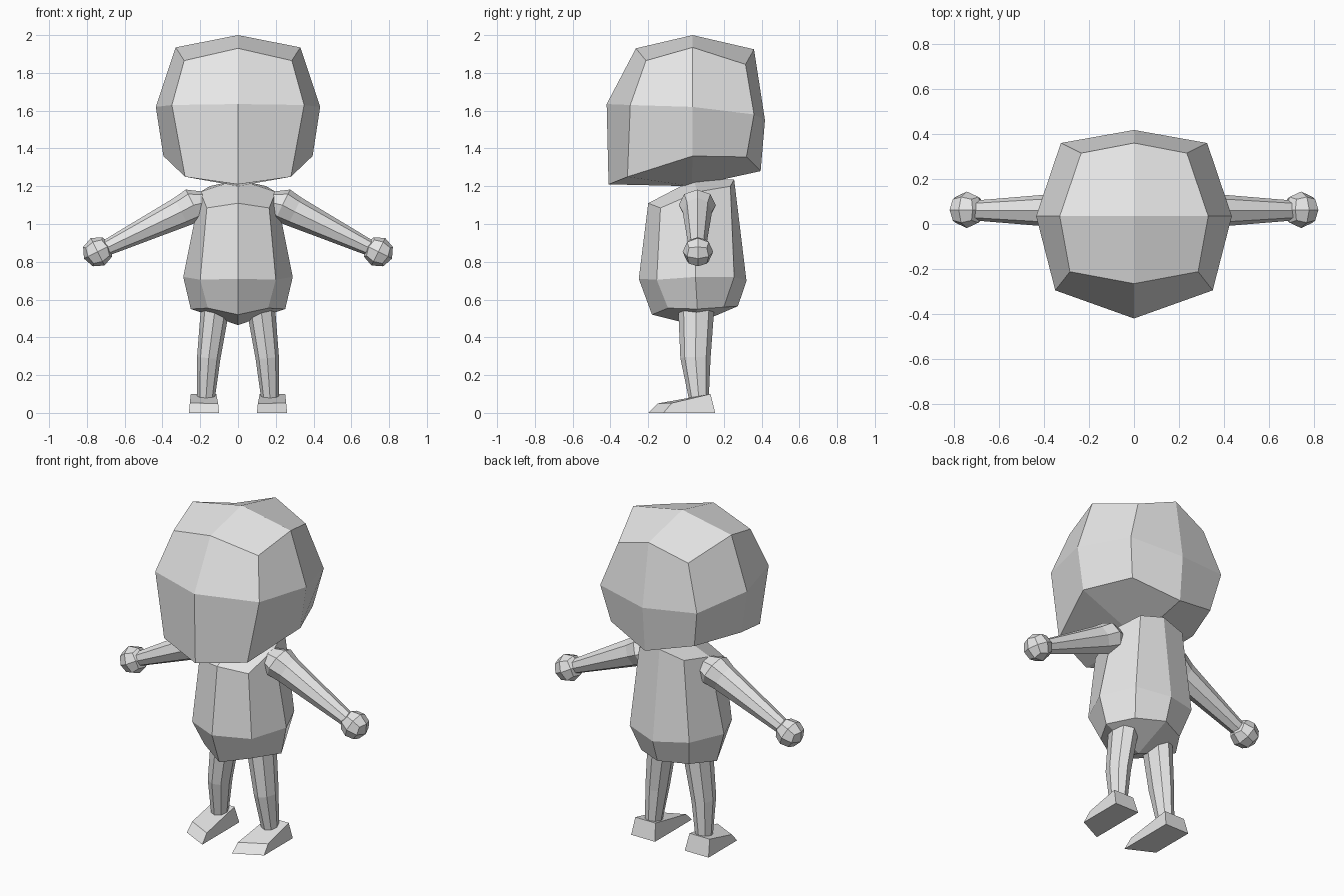
import bpy, bmesh
from math import sin, cos, pi, atan2
from mathutils import Vector, Matrix

if "Cube" in bpy.data.objects:
    bpy.data.objects.remove(bpy.data.objects["Cube"])

grey = bpy.data.materials.new("light grey")
grey.diffuse_color = (0.8, 0.8, 0.8, 1)
grey.use_nodes = True
grey.node_tree.nodes["Principled BSDF"].inputs["Base Color"].default_value = grey.diffuse_color


def finish(name, bm):
    bmesh.ops.recalc_face_normals(bm, faces=bm.faces)
    mesh = bpy.data.meshes.new(name)
    bm.to_mesh(mesh)
    bm.free()
    mesh.materials.append(grey)
    ob = bpy.data.objects.new(name, mesh)
    bpy.context.collection.objects.link(ob)


def loft(name, start, rings, end):
    """Skin eight-sided rings and close both ends with four quads round a centre."""
    bm = bmesh.new()
    rows = [[bm.verts.new(p) for p in r] for r in rings]
    for a, b in zip(rows, rows[1:]):
        for i in range(8):
            j = (i + 1) % 8
            bm.faces.new((a[i], a[j], b[j], b[i]))
    for centre, r in ((start, rows[0]), (end, rows[-1])):
        c = bm.verts.new(centre)
        for i in range(0, 8, 2):
            bm.faces.new((c, r[i], r[i + 1], r[(i + 2) % 8]))
    finish(name, bm)


def full(half):
    """Mirror a half ring (front, corner, side, corner, back) across x."""
    return half + [(-x, y, z) for x, y, z in reversed(half[1:4])]


def limb(name, side, stations, tilt, tip0, tip1):
    """Tapered limb from (x, y, z, radius across, radius in y); tilt lies in the xz plane."""
    u = Vector((cos(tilt), 0, sin(tilt)))
    rings = []
    for x, y, z, ru, ry in stations:
        ring = [Vector((x, y, z)) + u * ru * cos(k * pi / 4)
                + Vector((0, ry * sin(k * pi / 4), 0)) for k in range(8)]
        rings.append([(side * p.x, p.y, p.z) for p in ring])
    loft(name, (side * tip0[0], tip0[1], tip0[2]), rings,
         (side * tip1[0], tip1[1], tip1[2]))


# Head
loft("head", (0, 0.03, 1.2), [full(h) for h in (
    [(0, -0.41, 1.21), (0.28, -0.31, 1.25), (0.395, 0.035, 1.36),
     (0.28, 0.32, 1.355), (0, 0.395, 1.28)],
    [(0, -0.42, 1.635), (0.35, -0.295, 1.63), (0.435, 0.035, 1.62),
     (0.325, 0.36, 1.58), (0, 0.418, 1.55)],
    [(0, -0.265, 1.93), (0.285, -0.212, 1.865), (0.33, 0.035, 1.935),
     (0.235, 0.315, 1.845), (0, 0.36, 1.925)])], (0, 0.035, 2.0))

# Body
loft("body", (0, 0.04, 0.465), [full(h) for h in (
    [(0, -0.18, 0.52), (0.16, -0.095, 0.555), (0.25, 0.06, 0.55),
     (0.16, 0.2, 0.56), (0, 0.275, 0.565)],
    [(0, -0.25, 0.71), (0.2, -0.155, 0.705), (0.29, 0.05, 0.72),
     (0.2, 0.255, 0.72), (0, 0.32, 0.70)],
    [(0, -0.2, 1.11), (0.165, -0.135, 1.085), (0.2, 0.06, 1.17),
     (0.15, 0.235, 1.2), (0, 0.255, 1.235)])], (0, 0.04, 1.235))

arm_angle = atan2(-0.215, 0.43)

for side, word in ((1, "right"), (-1, "left")):
    # Arm with a rounded shoulder
    limb(word + "_arm", side,
         [(0.17, 0.06, 1.115, 0.065, 0.065), (0.235, 0.06, 1.1, 0.092, 0.098),
          (0.30, 0.06, 1.065, 0.083, 0.078), (0.70, 0.06, 0.872, 0.042, 0.045)],
         arm_angle + pi / 2, (0.14, 0.06, 1.13), (0.72, 0.06, 0.862))

    # Hand: cube divided once and rounded
    bm = bmesh.new()
    bmesh.ops.create_cube(bm, size=2)
    bmesh.ops.subdivide_edges(bm, edges=bm.edges[:], cuts=1, use_grid_fill=True)
    turn = Matrix.Rotation(-arm_angle, 3, 'Y')
    for v in bm.verts:
        p = turn @ (v.co.normalized() * 0.081)
        v.co = (side * (p.x + 0.743), p.y + 0.063, p.z + 0.853)
    finish(word + "_hand", bm)

    # Leg
    limb(word + "_leg", side,
         [(0.115, 0.055, 0.60, 0.078, 0.098), (0.155, 0.05, 0.29, 0.062, 0.08),
          (0.17, 0.068, 0.07, 0.046, 0.052)],
         0.1, (0.115, 0.055, 0.62), (0.17, 0.068, 0.06))

    # Foot: wedge with a slanted toe
    sole = [(0.10, -0.2, 0), (0.26, -0.12, 0), (0.26, 0.155, 0), (0.10, 0.155, 0)]
    upper = [(0.105, -0.15, 0.05), (0.255, -0.075, 0.052),
             (0.25, 0.13, 0.1), (0.115, 0.13, 0.1)]
    bm = bmesh.new()
    lo, hi = [[bm.verts.new((side * x, y, z)) for x, y, z in r] for r in (sole, upper)]
    bm.faces.new(lo)
    bm.faces.new(hi)
    for i in range(4):
        j = (i + 1) % 4
        bm.faces.new((lo[i], lo[j], hi[j], hi[i]))
    finish(word + "_foot", bm)
